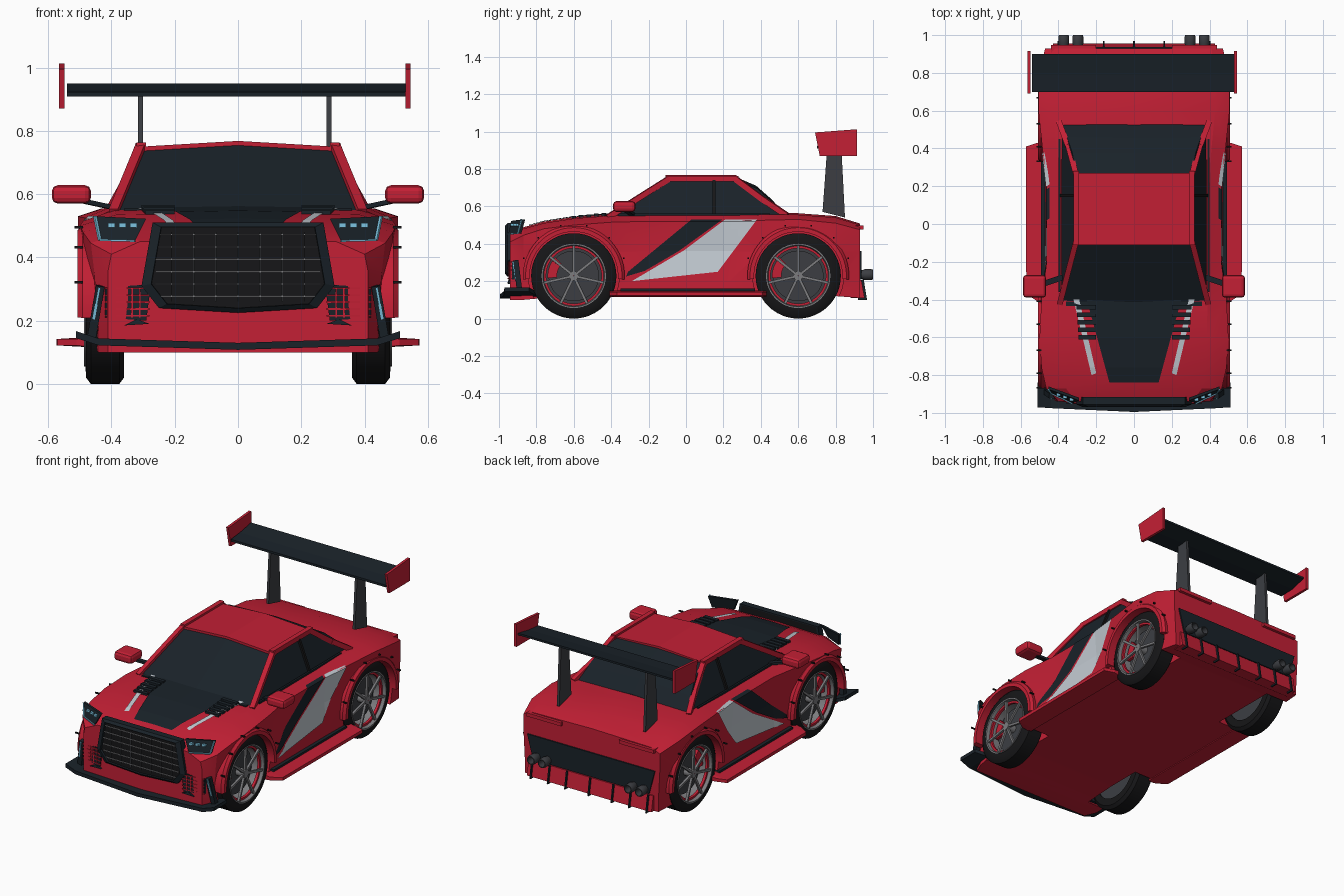
import bpy, bmesh, math
from mathutils import Vector
from mathutils.bvhtree import BVHTree

if "Cube" in bpy.data.objects:
    bpy.data.objects.remove(bpy.data.objects["Cube"])

def mat(name, c):
    m = bpy.data.materials.new(name)
    m.diffuse_color = (*c, 1)
    m.use_nodes = True
    m.node_tree.nodes["Principled BSDF"].inputs["Base Color"].default_value = m.diffuse_color
    return m
RED = mat("red_paint", (.55, .014, .035))
BLACK = mat("black_trim", (.01, .016, .022))
RUBBER = mat("rubber", (.008, .008, .009))
SILVER = mat("silver", (.55, .6, .65))
GREY = mat("rim_grey", (.2, .2, .21))
DARK = mat("dark_metal", (.045, .048, .055))
BLUE = mat("light_blue", (.2, .55, .75))

def obj(name, verts, faces, m, mirror=False, smooth=False):
    me = bpy.data.meshes.new(name)
    me.from_pydata([tuple(v) for v in verts], [], faces)
    bm = bmesh.new(); bm.from_mesh(me)
    bmesh.ops.recalc_face_normals(bm, faces=bm.faces)
    bm.to_mesh(me); bm.free()
    me.materials.append(m)
    if smooth:
        me.shade_smooth(); me.set_sharp_from_angle(angle=.6)
    o = bpy.data.objects.new(name, me)
    bpy.context.collection.objects.link(o)
    if mirror:
        o.modifiers.new("mirror", "MIRROR").use_mirror_merge = False
    return o

def loft(name, secs, m, mirror=False, smooth=False, ring=False):
    n, k = len(secs[0]), len(secs)
    verts = [p for s in secs for p in s]
    faces = [(i*n+j, i*n+(j+1) % n, (i+1) % k*n+(j+1) % n, (i+1) % k*n+j)
             for i in range(k if ring else k-1) for j in range(n)]
    if not ring:
        faces += [tuple(range(n)), tuple(range((k-1)*n, k*n))]
    return obj(name, verts, faces, m, mirror, smooth)

def prism(name, pts, off, m, mirror=False):
    return loft(name, [pts, [Vector(p)+Vector(off) for p in pts]], m, mirror)

def box(name, x, y, z, m, mirror=False, bevel=0):
    o = prism(name, [(x[0], y[0], z[0]), (x[1], y[0], z[0]), (x[1], y[1], z[0]), (x[0], y[1], z[0])],
              (0, 0, z[1]-z[0]), m, mirror)
    if bevel:
        b = o.modifiers.new("bevel", "BEVEL"); b.width = bevel; b.segments = 2
    return o

def beam(name, a, b, w, h, m, mirror=False):
    a, b = Vector(a), Vector(b)
    d = (b-a).normalized()
    s = d.cross(Vector((0, 0, 1)) if abs(d.z) < .95 else Vector((0, 1, 0))).normalized()
    u = s.cross(d)
    ring = lambda p: [p+s*i*w/2+u*j*h/2 for i, j in ((-1, -1), (1, -1), (1, 1), (-1, 1))]
    return loft(name, [ring(a), ring(b)], m, mirror)

def lathe(name, prof, y, z, m, n=48, a=None, mirror=True):
    # closed (x, r) profile turned around an x axis
    a0, a1 = a or (0, 360)
    t = [math.radians(a0+(a1-a0)*i/n) for i in range(n if not a else n+1)]
    return loft(name, [[(x, y+r*math.cos(q), z+r*math.sin(q)) for x, r in prof] for q in t],
                m, mirror, True, ring=not a)

def tube(x0, x1, r0, r1):
    return [(x0, r0), (x0, r1), (x1, r1), (x1, r0)]

# Body shell: y, shoulder, waist and low half-width, bottom, shoulder and top height, top half-width
STATIONS = [(-.94, .40, .41, .41, .10, .41, .45, .31), (-.87, .465, .455, .44, .10, .445, .48, .36),
            (-.76, .49, .485, .45, .11, .48, .51, .38), (-.6, .50, .495, .465, .12, .50, .535, .385),
            (-.4, .49, .475, .47, .12, .515, .55, .39), (-.2, .462, .45, .47, .12, .52, .55, .40),
            (.2, .462, .45, .47, .12, .52, .55, .40), (.4, .485, .475, .475, .12, .525, .555, .41),
            (.6, .506, .50, .48, .12, .53, .555, .43), (.8, .505, .50, .48, .12, .51, .54, .43),
            (.93, .47, .47, .46, .11, .475, .50, .41)]
secs = []
for y, ws, wm, wl, zb, zs, zt, wt in STATIONS:
    h = [(wl, y, zb), (wl, y, .17), (wm, y, .36), (ws, y, zs), (wt, y, zt)]
    secs.append(h + [(0, y, zt+.008)] + [(-p[0], p[1], p[2]) for p in reversed(h)])
body = loft("body_shell", secs, RED)
bt = bmesh.new(); bt.from_mesh(body.data)
bmesh.ops.triangulate(bt, faces=bt.faces)
bt.to_mesh(body.data)
tree = BVHTree.FromBMesh(bt)
bt.free()
for y in (-.6, .6):
    cut = lathe("wheel_well_cutter", [(.33, .0005), (.33, .243), (.7, .243), (.7, .0005)], y, .228, RED)
    cut.hide_render = True
    b = body.modifiers.new("well", "BOOLEAN"); b.object = cut; b.operation = "DIFFERENCE"
    dg = bpy.context.evaluated_depsgraph_get()
    me = bpy.data.meshes.new_from_object(body.evaluated_get(dg))
    body.modifiers.clear(); body.data = me
    bpy.data.objects.remove(cut)
body.data.shade_smooth(); body.data.set_sharp_from_angle(angle=.3)

# Painted stripes laid onto the shell
def decal(name, pts, axis, m, mirror=True):
    bm = bmesh.new()
    bm.faces.new([bm.verts.new((0, *p) if axis == 0 else (*p, 0)) for p in pts])
    bmesh.ops.triangulate(bm, faces=bm.faces)
    for ax in {0, 1, 2}-{axis}:
        for i in range(-25, 26):
            n = [0, 0, 0]; n[ax] = 1
            bmesh.ops.bisect_plane(bm, geom=bm.verts[:]+bm.edges[:]+bm.faces[:], plane_co=[i*.04*c for c in n], plane_no=n)
    d = Vector((1, 0, 0)) if axis == 0 else Vector((0, 0, 1))
    for v in bm.verts:
        hit = tree.ray_cast(v.co+d*2, -d)[0] or tree.find_nearest(v.co+d*.5)[0]
        v.co = hit+d*.005
    bm.verts.index_update()
    obj(name, [v.co.copy() for v in bm.verts], [[v.index for v in f.verts] for f in bm.faces], m, mirror)
    bm.free()
decal("door_stripe_black", [(.03, .53), (.195, .53), (-.04, .36), (-.22, .255), (-.32, .225), (-.31, .25)], 0, BLACK)
decal("door_stripe_silver", [(.21, .53), (.38, .53), (.17, .25), (-.29, .2), (.09, .385), (-.01, .365)], 0, SILVER)
decal("hood_stripe", [(-.25, -.4), (-.13, -.84), (.13, -.84), (.25, -.4)], 2, BLACK, False)
decal("hood_silver_line", [(.29, -.4), (.32, -.4), (.225, -.8), (.2, -.79)], 2, SILVER)
for i in range(5):
    y = -.44-i*.04
    box("hood_louver", (.2, .305-i*.003), (y-.012, y+.012), (.53, .565-i*.004), BLACK, True)

# Cabin
def cab(y, z):
    w = .385-.4*(z-.55)
    return [(-w, y, z), (0, y-.005, z+.015), (w, y, z), (.392, y, .53), (-.392, y, .53)]
loft("cabin_glass", [cab(*p) for p in ((-.42, .54), (-.1, .742), (.27, .742), (.38, .695), (.46, .625), (.53, .55))], BLACK)
loft("roof_panel", [[(-.31, y, .735), (-.305, y, .75), (0, y, .768), (.305, y, .75), (.31, y, .735)] for y in (-.11, .27)], RED)
beam("front_pillar", (.392, -.42, .54), (.306, -.09, .748), .03, .03, RED, True)
beam("roof_rail", (.306, -.11, .748), (.306, .28, .748), .03, .03, RED, True)
beam("rear_pillar", (.306, .26, .75), (.35, .42, .63), .03, .03, RED, True)
beam("rear_pillar_foot", (.35, .415, .635), (.397, .54, .55), .03, .03, RED, True)
beam("door_pillar", (.389, .15, .54), (.308, .15, .745), .016, .022, RUBBER, True)
beam("window_sill_trim", (.394, -.36, .555), (.394, .45, .556), .012, .012, BLACK, True)
box("wiper_cowl", (-.36, .36), (-.435, -.41), (.54, .555), BLACK)

# Mirrors
box("mirror", (.465, .588), (-.39, -.27), (.57, .628), RED, True, .018)
beam("mirror_arm", (.37, -.28, .552), (.49, -.32, .578), .03, .014, BLACK, True)

# Wheels, arches and rivets
ZC = .228
for y, tag in ((-.6, "front"), (.6, "rear")):
    lathe(tag+"_tyre", [(.36, .165), (.36, .208), (.375, .228), (.465, .228), (.48, .208), (.482, .172)], y, ZC, RUBBER)
    lathe(tag+"_rim", [(.37, .158), (.37, .172), (.486, .172), (.486, .165), (.465, .16)], y, ZC, GREY)
    lathe(tag+"_rim_stripe", tube(.45, .466, .148, .161), y, ZC, RED)
    lathe(tag+"_brake_disc", tube(.40, .42, .001, .135), y, ZC, DARK)
    lathe(tag+"_rim_back", tube(.365, .375, .001, .165), y, ZC, DARK)
    lathe(tag+"_hub", tube(.39, .478, .001, .025), y, ZC, GREY, 16)
    lathe(tag+"_caliper", tube(.395, .438, .09, .14), y, ZC, RED, 8, (135, 185))
    for i in range(7):
        q = math.tau*i/7+math.pi/2
        c, s = math.cos(q), math.sin(q)
        beam(tag+"_spoke", (.468, y+.015*c, ZC+.015*s), (.474, y+.163*c, ZC+.163*s), .014, .014, GREY, True)
    lathe(tag+"_arch_flare", [(.44, .236), (.44, .268), (.492, .272), (.507, .258), (.507, .236)], y, ZC, RED, 32, (-4, 184))
    for i in range(6):
        q = math.radians(20+i*28)
        ry, rz = y+.285*math.cos(q), ZC+.275*math.sin(q)
        box(tag+"_rivet", (.49, .516), (ry-.004, ry+.004), (rz-.004, rz+.004), RUBBER, True)

# Splitter and skirts
loft("front_splitter", [[(x, yf, z), (x, yb, z), (x, yb, z+.022), (x, yf, z+.022)] for x, yf, yb, z in
     ((-.512, -.97, -.84, .145), (-.44, -.975, -.8, .122), (0, -.995, -.8, .108), (.44, -.975, -.8, .122), (.512, -.97, -.84, .145))], BLACK)
loft("side_skirt", [[(.45, y, .115), (x, y, .122), (x, y, .142), (.45, y, .15)] for y, x in ((-.41, .51), (-.37, .57), (.41, .573), (.43, .51))], RED, True)
box("sill_trim", (.46, .492), (-.35, .37), (.145, .16), BLACK, True)

# Grille
HEX = [(-.27, .51), (.27, .51), (.305, .31), (.25, .24), (0, .225), (-.25, .24), (-.305, .31)]
prism("grille_panel", [(x*.95, -.955, .37+(z-.37)*.95) for x, z in HEX], (0, .04, 0), RUBBER)
loft("grille_frame", [[(x*s, y, .37+(z-.37)*s) for s, y in ((1, -.915), (1, -.955), (.9, -.968), (.88, -.915))] for x, z in HEX], BLACK, ring=True)
for i in range(6):
    box("grille_bar", (-.26, .26), (-.96, -.953), (.275+i*.039, .279+i*.039), GREY)
for i in range(-3, 4):
    box("grille_upright", (i*.07-.002, i*.07+.002), (-.96, -.953), (.26, .48), DARK)

# Headlights
prism("headlight", [(.29, -.935, .522), (.452, -.875, .53), (.437, -.895, .455), (.325, -.95, .452)], (0, .015, 0), BLACK, True)
beam("headlight_edge", (.452, -.878, .53), (.437, -.898, .455), .008, .008, BLUE, True)
beam("headlight_underline", (.437, -.898, .455), (.325, -.952, .452), .006, .006, BLUE, True)
for x, y in ((.33, -.93), (.365, -.916), (.4, -.902)):
    box("headlight_lamp", (x-.011, x+.011), (y-.008, y+.008), (.495, .508), BLUE, True)

# Bumper intakes, light strips and canards
prism("bumper_intake", [(.275, -.95, .315), (.42, -.93, .305), (.42, -.93, .21), (.29, -.95, .2)], (0, .03, 0), BLACK, True)
for i in range(5):
    beam("intake_slat", (.28, -.952, .215+i*.022), (.42, -.932, .215+i*.022), .006, .005, RED, True)
for i in range(5):
    x = .31+i*.025
    beam("intake_upright", (x, -.952+(x-.28)*.14, .21), (x, -.952+(x-.28)*.14, .305), .005, .005, RED, True)
beam("light_strip_base", (.435, -.91, .31), (.462, -.89, .15), .028, .028, BLACK, True)
beam("light_strip", (.438, -.926, .305), (.456, -.91, .205), .008, .008, BLUE, True)
prism("bumper_canard", [(.28, -.955, .19), (.36, -.95, .185), (.32, -.95, .205)], (0, .04, 0), BLACK, True)

# Rear end
prism("rear_panel", [(-.44, .92, .36), (-.4, .92, .21), (.4, .92, .21), (.44, .92, .36)], (0, .018, 0), BLACK)
loft("rear_bumper_lip", [[(x, .88, .11), (x, .955, .11), (x, .938, .205), (x, .88, .205)] for x in (-.43, .43)], RED)
for x in (-.4, -.28, -.16, 0, .16, .28, .4):
    prism("diffuser_fin", [(x-.004, .92, .2), (x-.004, .95, .21), (x-.004, .968, .1), (x-.004, .92, .1)], (.008, 0, 0), BLACK)
box("tail_light", (.2, .44), (.9, .948), (.475, .497), RED, True)
for x in (.297, .372):
    ring = lambda r, y: [(x+r*math.cos(i*math.tau/16), y, .235+r*math.sin(i*math.tau/16)) for i in range(16)]
    loft("exhaust_pipe", [ring(.024, .92), ring(.024, .945), ring(.029, .955), ring(.029, .99), ring(.026, 1.0), ring(.021, 1.0), ring(.021, .95)], DARK, True, True)

# Rear wing
X = -.01
loft("wing_blade", [[(x, .70, .908), (x, .80, .912), (x, .90, .938), (x, .90, .95), (x, .79, .93), (x, .70, .922)] for x in (X-.53, X+.54)], BLACK)
for s in (-1, 1):
    x = X+s*.547
    o = prism("wing_endplate", [(x-.008, .69, .995), (x-.008, .915, 1.012), (x-.008, .915, .87), (x-.008, .715, .87)], (.016, 0, 0), RED)
    x = X+s*.298
    prism("wing_post", [(x-.008, .73, .57), (x-.008, .85, .54), (x-.008, .83, .925), (x-.008, .755, .915)], (.016, 0, 0), DARK)
